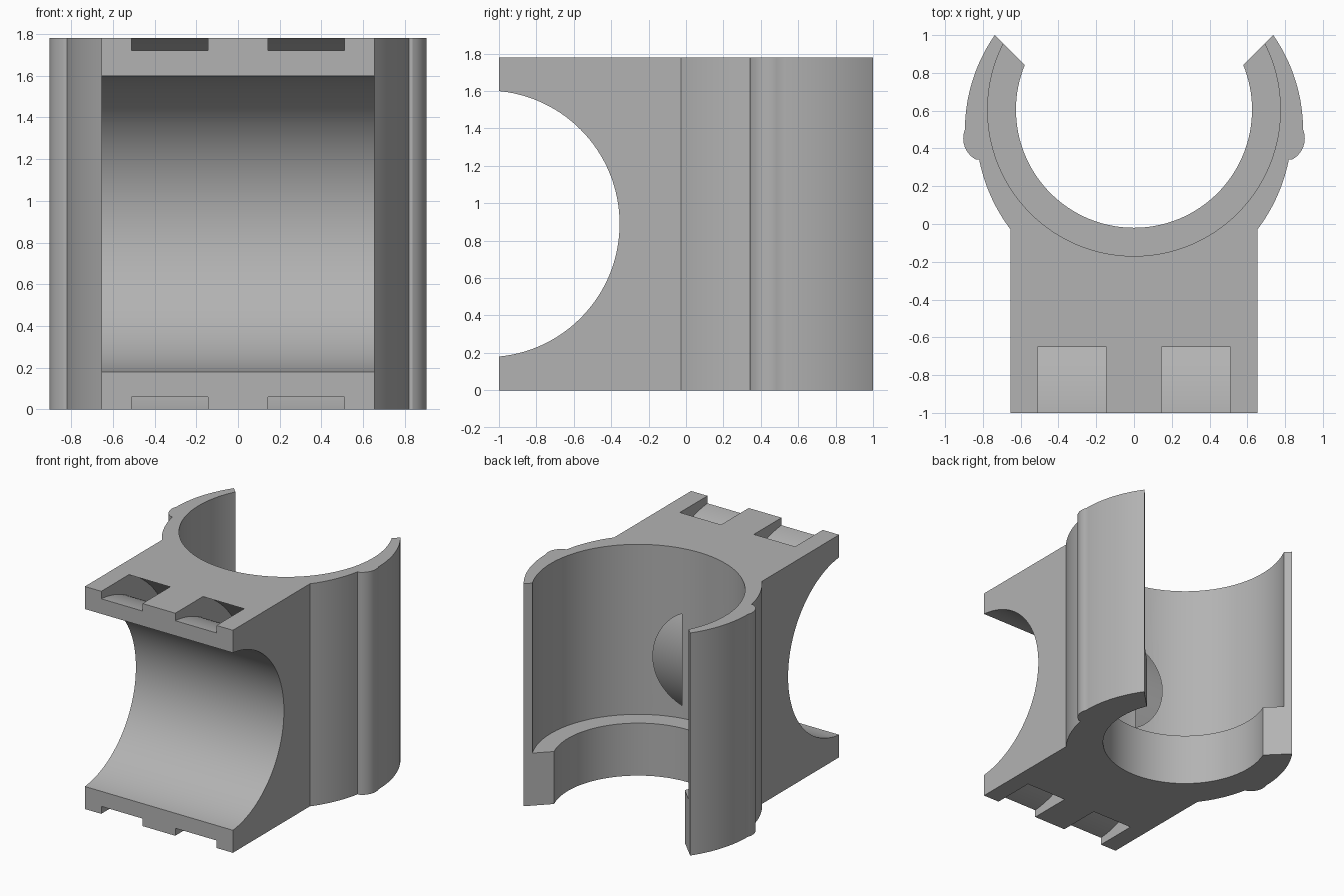
import bpy, bmesh, math
from mathutils import Vector, Matrix

if "Cube" in bpy.data.objects:
    bpy.data.objects.remove(bpy.data.objects["Cube"], do_unlink=True)

HEIGHT = 1.78
BORE_Y = 0.605            # axis of the vertical bore
SADDLE = (-1.068, 0.89)   # y, z of the horizontal saddle axis

grey = bpy.data.materials.new("plain_grey")
grey.use_nodes = True
colour = (0.45, 0.45, 0.45, 1)
grey.diffuse_color = colour
grey.node_tree.nodes["Principled BSDF"].inputs["Base Color"].default_value = colour


def make_object(name, bm):
    bmesh.ops.recalc_face_normals(bm, faces=bm.faces)
    mesh = bpy.data.meshes.new(name)
    bm.to_mesh(mesh)
    bm.free()
    mesh.materials.append(grey)
    obj = bpy.data.objects.new(name, mesh)
    bpy.context.collection.objects.link(obj)
    return obj


def arc(p, q, bulge, steps):
    """Points of a circular arc from p to q, bulging to the right of travel."""
    p, q = Vector(p), Vector(q)
    half = (q - p).length / 2
    radius = (half * half + bulge * bulge) / (2 * bulge)
    along = (q - p).normalized()
    side = Vector((along.y, -along.x))
    centre = (p + q) / 2 - side * (radius - bulge)
    sweep = math.asin(half / radius)
    angles = [sweep * (2 * i / steps - 1) for i in range(steps + 1)]
    return [centre + radius * (side * math.cos(a) + along * math.sin(a)) for a in angles]


def tube(name, outer, inner, low, high, matrix, sides=128):
    """Cylinder along z, hollow if inner is above zero."""
    bm = bmesh.new()
    loops = [(outer, low), (outer, high)]
    if inner:
        loops += [(inner, high), (inner, low)]
    rings = []
    for r, z in loops:
        angles = [math.tau * i / sides for i in range(sides)]
        rings.append([bm.verts.new((r * math.cos(a), r * math.sin(a), z)) for a in angles])
    pairs = list(zip(rings, rings[1:]))
    if inner:
        pairs.append((rings[-1], rings[0]))
    else:
        bm.faces.new(rings[0])
        bm.faces.new(rings[1])
    for a, b in pairs:
        for i in range(sides):
            j = (i + 1) % sides
            bm.faces.new((a[i], a[j], b[j], b[i]))
    bm.transform(matrix)
    obj = make_object(name, bm)
    obj.hide_render = True
    return obj


# Plan outline of one half: block side, arm flank, rounded lip, slanted arm end
half = [Vector((0.655, -1))]
half += arc((0.655, -0.027), (0.82, 0.342), 0.023, 12)
half += arc((0.838, 0.342), (0.895, 0.5), 0.032, 12)
half += arc((0.895, 0.5), (0.737, 1), 0.04, 20)[1:]
outline = half + [Vector((0, 0.263))] + [Vector((-p.x, p.y)) for p in reversed(half)]

bm = bmesh.new()
base = bm.faces.new([bm.verts.new((p.x, p.y, 0)) for p in outline])
top = bmesh.ops.extrude_face_region(bm, geom=[base])["geom"]
bmesh.ops.translate(bm, vec=(0, 0, HEIGHT),
                    verts=[v for v in top if isinstance(v, bmesh.types.BMVert)])
clamp = make_object("clamp_bracket", bm)

# Cutters: stepped bore, saddle, and two strap channels around the saddle
upright = Matrix.Translation((0, BORE_Y, 0))
sideways = Matrix.Translation((0, *SADDLE)) @ Matrix.Rotation(math.pi / 2, 4, "Y")
cutters = [
    tube("narrow_bore_cutter", 0.625, 0, -0.2, 1, upright),
    tube("wide_bore_cutter", 0.775, 0, 0.42, 2, upright),
    tube("saddle_cutter", 0.713, 0, -1, 1, sideways),
    tube("strap_cutter_left", 0.983, 0.833, 0.145, 0.51, sideways),
    tube("strap_cutter_right", 0.983, 0.833, -0.51, -0.145, sideways),
]

bpy.context.view_layer.objects.active = clamp
for cutter in cutters:
    cut = clamp.modifiers.new(cutter.name, "BOOLEAN")
    cut.operation = "DIFFERENCE"
    cut.solver = "EXACT"
    cut.object = cutter
    bpy.ops.object.modifier_apply(modifier=cut.name)
    bpy.data.objects.remove(cutter, do_unlink=True)

# Smooth curved walls, keep machined edges sharp
bpy.ops.object.select_all(action="DESELECT")
clamp.select_set(True)
bpy.ops.object.shade_smooth_by_angle(angle=math.radians(30))
